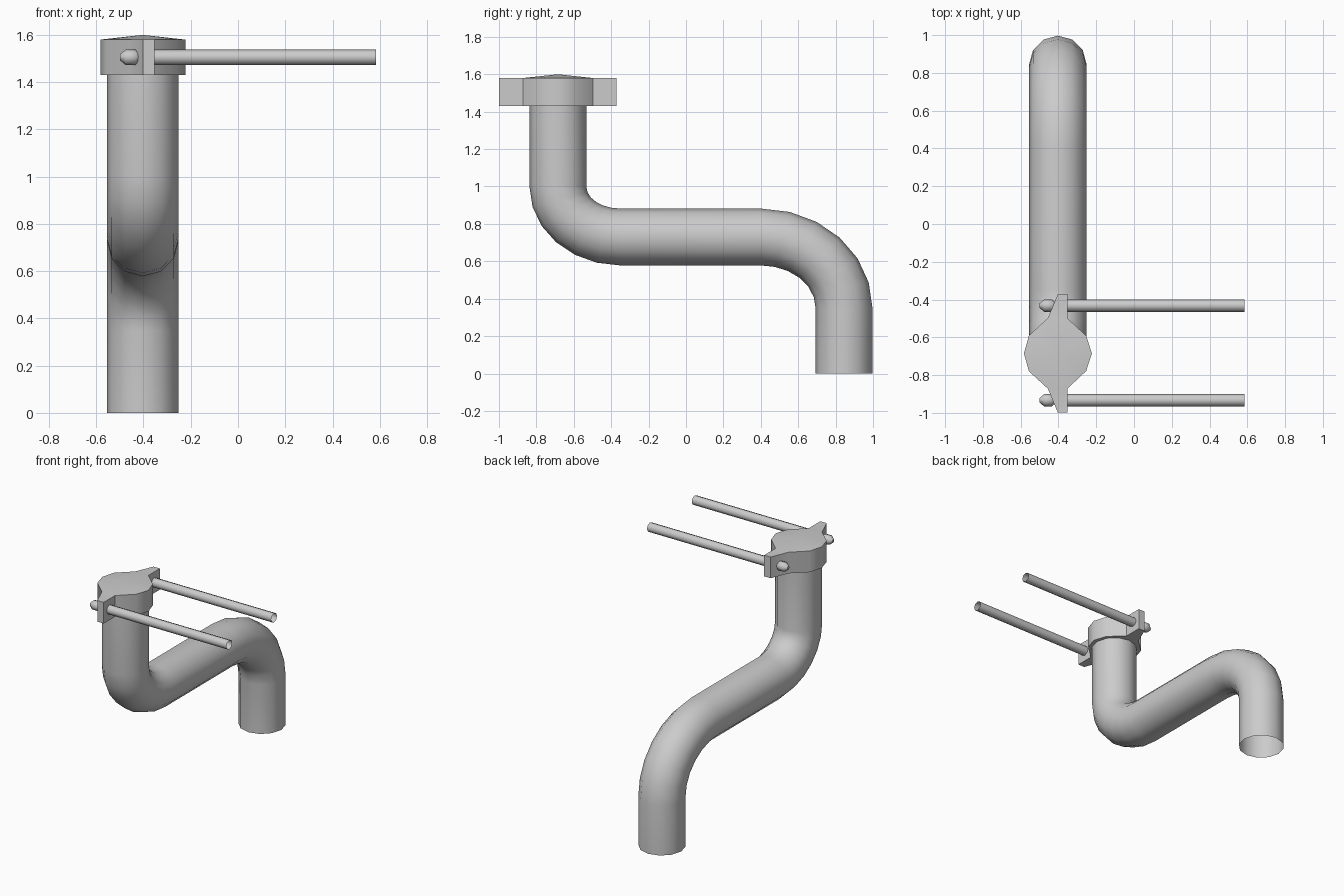
import bpy
import bmesh
from math import sin, cos, pi, radians
from mathutils import Vector

cube = bpy.data.objects.get("Cube")
if cube:
    bpy.data.objects.remove(cube, do_unlink=True)

grey = bpy.data.materials.new("plain grey")
grey.use_nodes = True
grey.diffuse_color = (0.6, 0.6, 0.6, 1)
grey.node_tree.nodes["Principled BSDF"].inputs["Base Color"].default_value = (0.6, 0.6, 0.6, 1)

PIPE_X, PIPE_R = -0.403, 0.152
TOP_Y, ROD_Z = -0.685, 1.505


def finish(bm, name, angle):
    bmesh.ops.recalc_face_normals(bm, faces=bm.faces)
    mesh = bpy.data.meshes.new(name)
    bm.to_mesh(mesh)
    bm.free()
    mesh.materials.append(grey)
    obj = bpy.data.objects.new(name, mesh)
    bpy.context.collection.objects.link(obj)
    bpy.ops.object.select_all(action='DESELECT')
    obj.select_set(True)
    bpy.context.view_layer.objects.active = obj
    bpy.ops.object.shade_smooth_by_angle(angle=radians(angle))
    return obj


def skin(rings, name, angle, caps=()):
    """Join equal rings of points into a tube; caps lists the ring indices to close."""
    bm = bmesh.new()
    loops = [[bm.verts.new(p) for p in ring] for ring in rings]
    n = len(loops[0])
    for a, b in zip(loops, loops[1:]):
        for i in range(n):
            j = (i + 1) % n
            bm.faces.new((a[i], a[j], b[j], b[i]))
    for i in caps:
        bm.faces.new(loops[i])
    return finish(bm, name, angle)


# S-shaped pipe: each ring is centre + offset along an in-plane direction and x
SIDES, STEPS = 12, 6


def pipe_ring(cy, cz, a, b, t, side):
    ring = []
    for i in range(SIDES):
        u = 2 * pi * i / SIDES
        d = side * PIPE_R * cos(u)
        ring.append((PIPE_X + PIPE_R * sin(u),
                     cy + (a + d) * cos(t), cz + (b + d) * sin(t)))
    return ring


upper = (-0.35, 1.0, 0.335, 0.27)
lower = (0.4, 0.35, 0.445, 0.38)
rings = [pipe_ring(upper[0], 1.45, *upper[2:], pi, 1)]
for k in range(STEPS + 1):
    rings.append(pipe_ring(*upper, pi + pi / 2 * k / STEPS, 1))
for k in range(STEPS + 1):
    rings.append(pipe_ring(*lower, pi / 2 * (1 - k / STEPS), -1))
rings.append(pipe_ring(lower[0], 0, *lower[2:], 0, -1))
skin(rings, "bent_pipe", 40)

# Clamp cap: round body with two lugs and a shallow pointed top
half = [(0.18, 0), (0.15, 0.093), (0.05, 0.187), (0.05, 0.314),
        (0, 0.314), (-0.053, 0.187), (-0.153, 0.095), (-0.18, 0)]
outline = half + [(x, -y) for x, y in half[-2:0:-1]]
bm = bmesh.new()
low, high = ([bm.verts.new((PIPE_X + x, TOP_Y + y, z)) for x, y in outline]
             for z in (1.43, 1.58))
n = len(outline)
for i in range(n):
    j = (i + 1) % n
    bm.faces.new((low[i], low[j], high[j], high[i]))
bm.faces.new(low[::-1])
body = [v for v, (x, y) in zip(high, outline) if abs(y) < 0.3]
apex = bm.verts.new((PIPE_X, TOP_Y, 1.6))
for i, v in enumerate(body):
    bm.faces.new((v, body[(i + 1) % len(body)], apex))
for s in (2, 9):
    bm.faces.new(high[s:s + 4])
finish(bm, "clamp_cap", 40)


# Rods through the lugs, each with a chamfered head
def lathe_x(profile, y, name, caps):
    rings = [[(x, y + r * sin(2 * pi * i / 8), ROD_Z + r * cos(2 * pi * i / 8))
              for i in range(8)] for x, r in profile]
    skin(rings, name, 50, caps)


for side, y in (("front", -0.933), ("back", -0.432)):
    lathe_x([(-0.41, 0.033), (0.585, 0.033)], y, side + "_rod", (0,))
    lathe_x([(-0.5, 0.012), (-0.475, 0.033), (-0.435, 0.033), (-0.412, 0.012)],
            y, side + "_rod_head", (0, -1))
